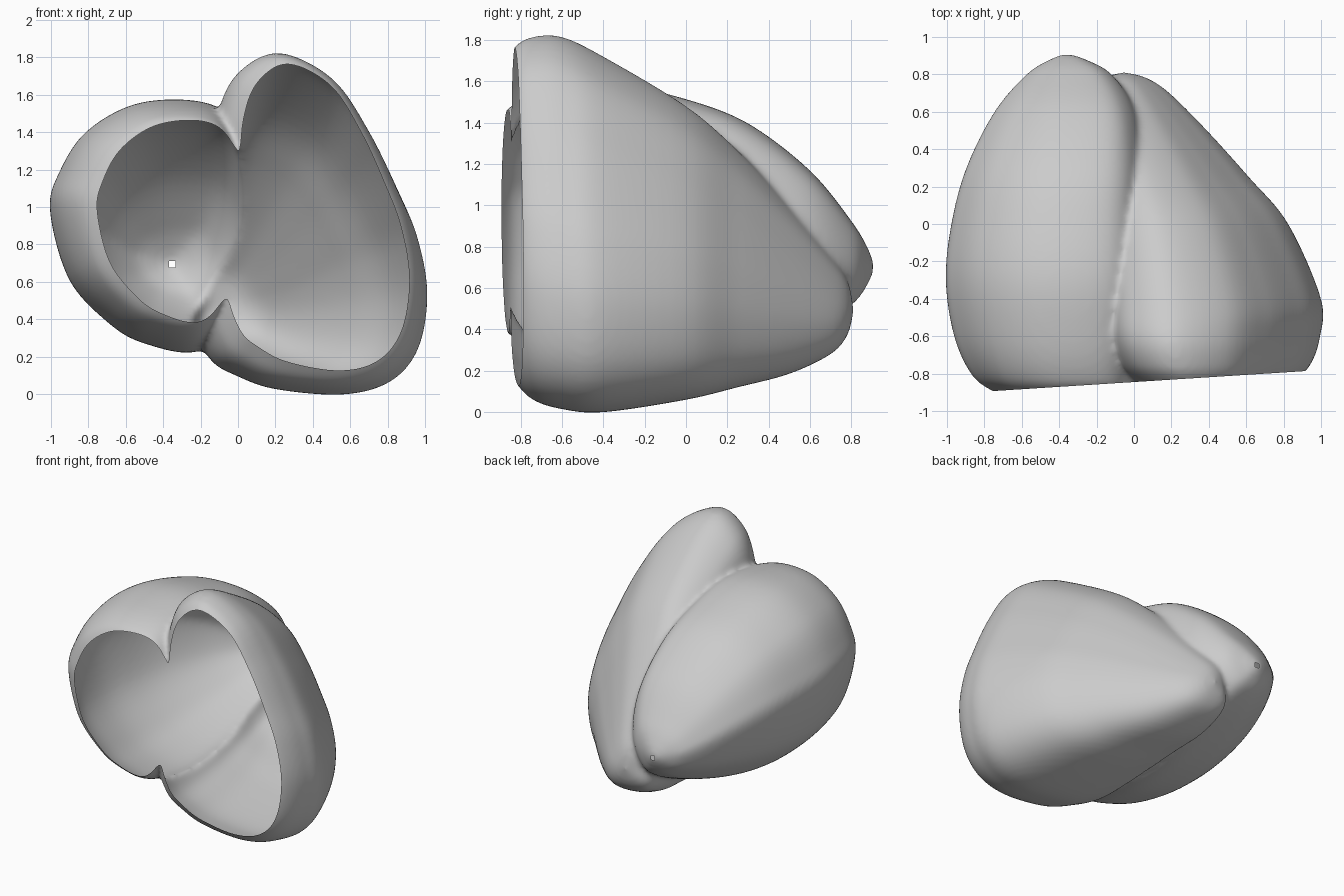
import bpy, bmesh
from mathutils import Vector
from math import cos, sin, pi

if "Cube" in bpy.data.objects:
    bpy.data.objects.remove(bpy.data.objects["Cube"])


def spline(pts, steps, closed):
    """Catmull-Rom through tuples of any length."""
    n, out = len(pts), []
    get = (lambda i: pts[i % n]) if closed else (lambda i: pts[max(0, min(n - 1, i))])
    for i in range(n if closed else n - 1):
        for s in range(steps):
            t = s / steps
            out.append(tuple(
                0.5 * (2 * b + (c - a) * t + (2 * a - 5 * b + 4 * c - d) * t * t
                       + (3 * b - a - 3 * c + d) * t ** 3)
                for a, b, c, d in zip(get(i - 1), get(i), get(i + 1), get(i + 2))))
    if not closed:
        out.append(tuple(pts[-1]))
    return out


def add_lobe(bm, outline, rows):
    """Loft a unit outline (u, v) along rows of (y, x0, x1, z0, z1)."""
    shape = spline(outline, 6, True)
    rings = []
    for y, x0, x1, z0, z1 in spline(rows, 6, False):
        rings.append([bm.verts.new((x0 + u * (x1 - x0), y, z0 + v * (z1 - z0)))
                      for u, v in shape])
    n = len(shape)
    for a, b in zip(rings, rings[1:]):
        for i in range(n):
            j = (i + 1) % n
            bm.faces.new((a[i], a[j], b[j], b[i]))
    bm.faces.new(rings[0])
    bm.faces.new(rings[-1])


# cross-sections of the two lobes
right_outline = [(.36, 1), (.6, .923), (.76, .77), (.88, .604), (.96, .467), (1, .302),
                 (.96, .137), (.84, .038), (.64, 0), (.36, .016), (.2, .055), (.08, .11),
                 (0, .25), (.04, .45), (.08, .68), (.1, .82), (.18, .94)]
left_outline = [(0, .56), (.04, .71), (.18, .885), (.45, 1), (.8, .985), (.95, .81),
                (1, .5), (.91, .2), (.73, 0), (.45, .03), (.27, .12), (.09, .29)]

# extents of each lobe from front to back
right_rows = [(-.98, .12, .68, .36, 1.58), (-.83, -.08, .87, .15, 1.765),
              (-.74, -.17, .95, .06, 1.815), (-.6, -.23, .995, .015, 1.815),
              (-.4, -.25, 1.0, 0, 1.72), (0, -.25, .825, .06, 1.48),
              (.25, -.25, .615, .12, 1.265), (.5, -.25, .39, .185, 1.0),
              (.7, -.22, .19, .28, .76), (.78, -.17, .07, .37, .64),
              (.81, -.06, -.04, .48, .52)]
left_rows = [(-.98, -.55, -.1, .62, 1.22), (-.89, -.76, .02, .43, 1.42),
             (-.8, -.87, .05, .35, 1.49), (-.6, -.96, .08, .28, 1.54),
             (-.3, -1.005, .1, .235, 1.56), (0, -.975, .09, .25, 1.5),
             (.3, -.895, .07, .31, 1.385), (.6, -.745, .01, .41, 1.16),
             (.8, -.575, -.12, .52, .92), (.88, -.45, -.26, .62, .79),
             (.91, -.37, -.35, .69, .71)]

bm = bmesh.new()
add_lobe(bm, right_outline, right_rows)
add_lobe(bm, left_outline, left_rows)
bmesh.ops.recalc_face_normals(bm, faces=bm.faces)
mesh = bpy.data.meshes.new("two_lobed_shell")
bm.to_mesh(mesh)
bm.free()
shell = bpy.data.objects.new("two_lobed_shell", mesh)
bpy.context.collection.objects.link(shell)

# fuse the lobes into one skin and soften the crease
remesh = shell.modifiers.new("fuse", 'REMESH')
remesh.mode = 'VOXEL'
remesh.voxel_size = 0.018
soften = shell.modifiers.new("soften", 'SMOOTH')
soften.factor = 0.5
soften.iterations = 9
deps = bpy.context.evaluated_depsgraph_get()
fused = bpy.data.meshes.new_from_object(shell.evaluated_get(deps))
shell.modifiers.clear()
shell.data = fused

# slice the front open, and pierce the small hole at the back tip
bm = bmesh.new()
bm.from_mesh(fused)
bmesh.ops.bisect_plane(bm, geom=bm.verts[:] + bm.edges[:] + bm.faces[:],
                       plane_co=(0, -.845, 0), plane_no=(.064, -1, 0), clear_outer=True)
tip = Vector((-.35, .9, .7))
hole = [f for f in bm.faces if (f.calc_center_median() - tip).length < .02]
bmesh.ops.delete(bm, geom=hole, context='FACES')
for f in bm.faces:
    f.smooth = True
bm.to_mesh(fused)
bm.free()
